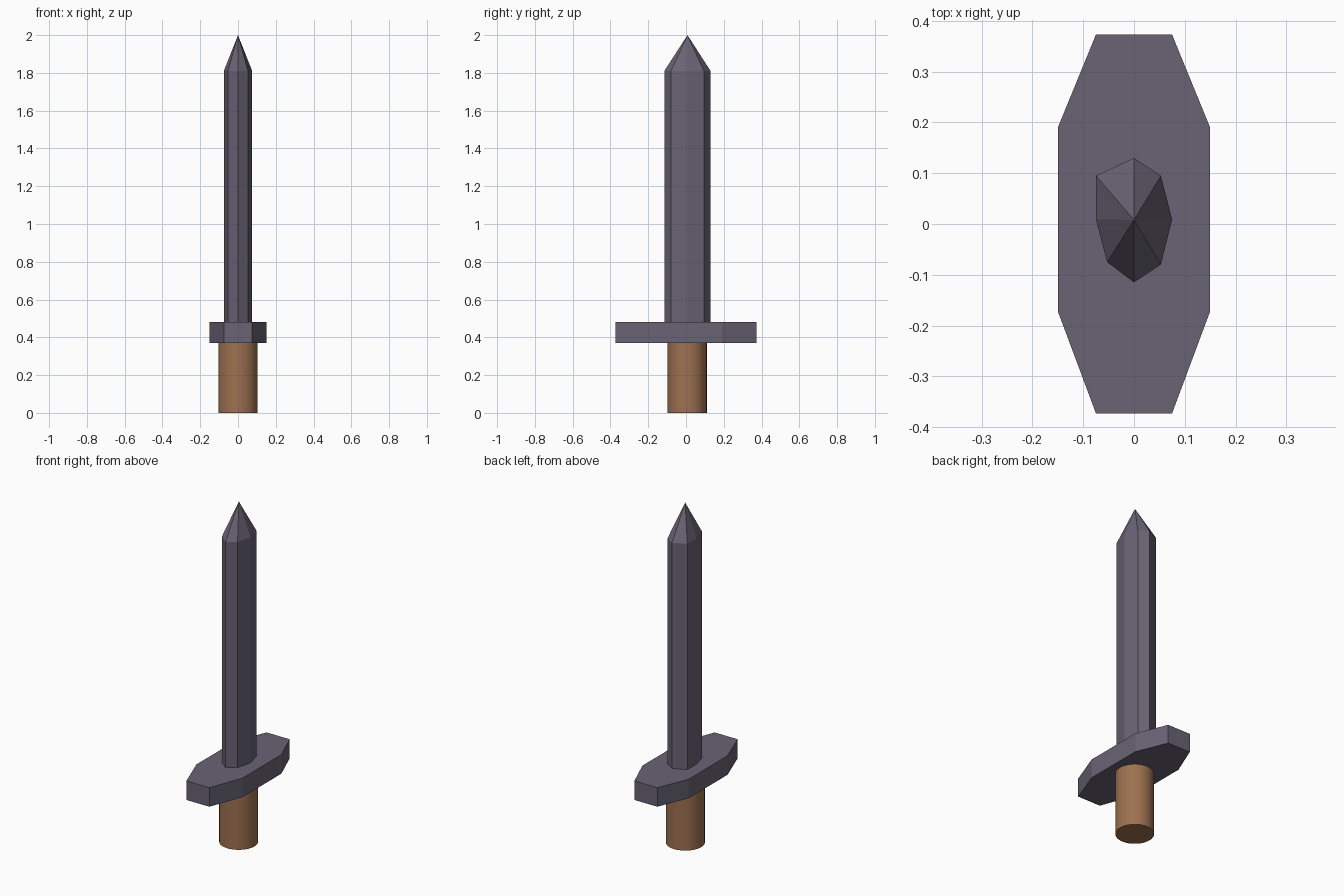
import bpy, bmesh

if "Cube" in bpy.data.objects:
    bpy.data.objects.remove(bpy.data.objects["Cube"])


def material(name, rgb):
    mat = bpy.data.materials.new(name)
    mat.diffuse_color = (*rgb, 1)
    mat.use_nodes = True
    mat.node_tree.nodes["Principled BSDF"].inputs["Base Color"].default_value = mat.diffuse_color
    return mat


def prism(name, outline, z0, z1, mat, tip=None):
    """Extrude a counter-clockwise outline; close the top flat or to a tip."""
    bm = bmesh.new()
    low = [bm.verts.new((x, y, z0)) for x, y in outline]
    high = [bm.verts.new((x, y, z1)) for x, y in outline]
    apex = bm.verts.new(tip) if tip else None
    n = len(outline)
    bm.faces.new(low[::-1])
    for i in range(n):
        j = (i + 1) % n
        bm.faces.new((low[i], low[j], high[j], high[i]))
        if apex:
            bm.faces.new((high[i], high[j], apex))
    if not apex:
        bm.faces.new(high)
    mesh = bpy.data.meshes.new(name)
    bm.to_mesh(mesh)
    bm.free()
    mesh.materials.append(mat)
    obj = bpy.data.objects.new(name, mesh)
    bpy.context.collection.objects.link(obj)
    return obj


steel = material("dark_steel", (0.14, 0.125, 0.175))
leather = material("brown_grip", (0.34, 0.165, 0.08))

# Grip: round cylinder
bpy.ops.mesh.primitive_cylinder_add(vertices=32, radius=0.104, depth=0.37,
                                    location=(0, 0.006, 0.185))
grip = bpy.context.object
grip.name = "grip"
grip.data.materials.append(leather)
bpy.ops.object.shade_smooth_by_angle()

# Crossguard: elongated octagonal plate
right = [(0.075, -0.373), (0.15, -0.172), (0.15, 0.19), (0.075, 0.373)]
left = [(-x, y) for x, y in reversed(right)]
prism("crossguard", right + left, 0.37, 0.482, steel)

# Blade: slightly uneven eight-sided section rising to a point
section = [(0, -0.115), (0.053, -0.08), (0.075, 0.009), (0.053, 0.095),
           (0, 0.13), (-0.075, 0.095), (-0.075, 0.009), (-0.053, -0.075)]
prism("blade", section, 0.482, 1.81, steel, tip=(0, 0.008, 2.0))
